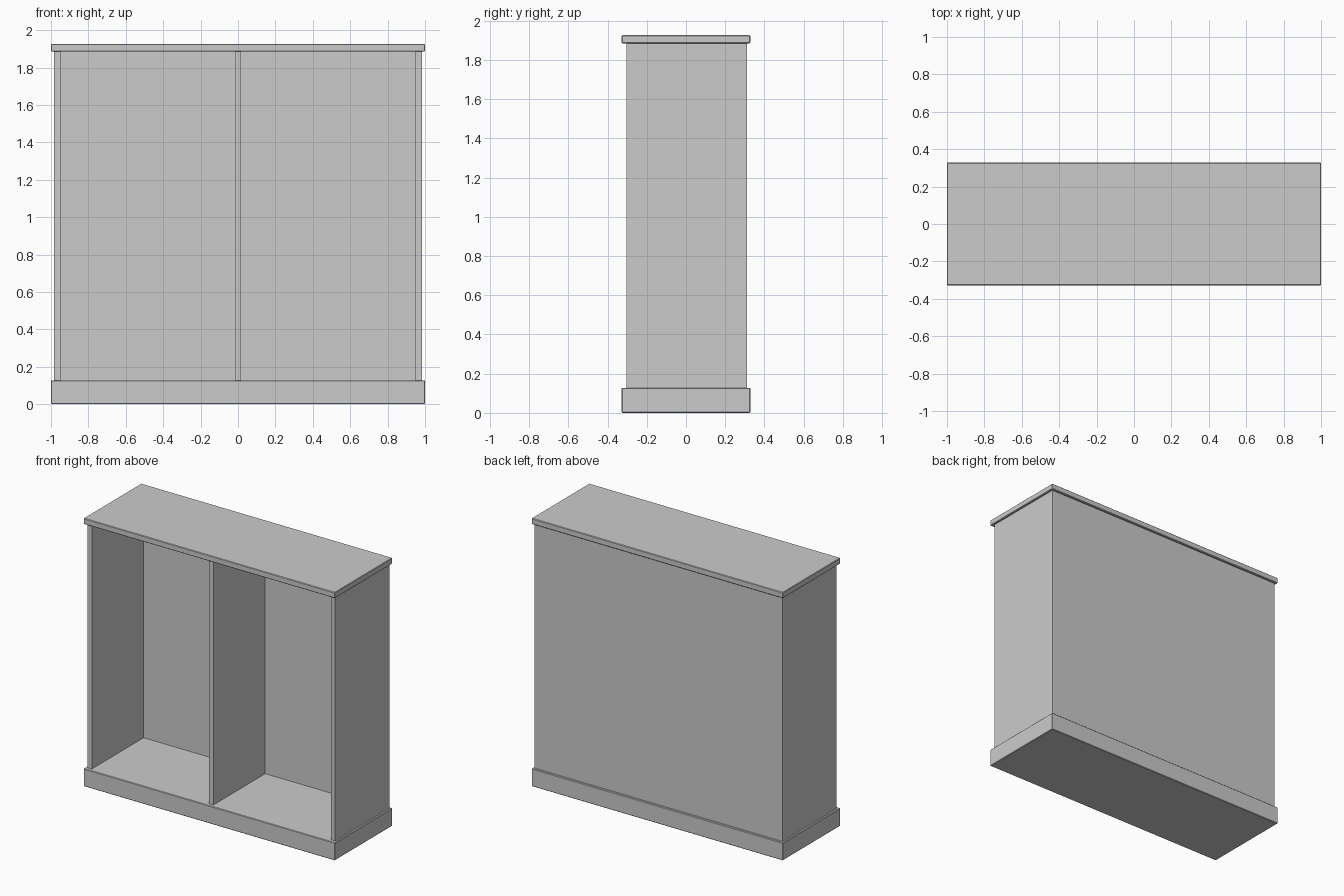
import bpy, bmesh

if "Cube" in bpy.data.objects:
    bpy.data.objects.remove(bpy.data.objects["Cube"])

BASE_TOP, BODY_TOP, TOP = 0.128, 1.885, 1.927


def prism(name, outline, z0, z1, bevel=0.004):
    """Extrude an xy outline from z0 to z1 and chamfer its edges slightly."""
    bm = bmesh.new()
    face = bm.faces.new([bm.verts.new((x, y, z0)) for x, y in outline])
    top = bmesh.ops.extrude_face_region(bm, geom=[face])
    verts = [g for g in top["geom"] if isinstance(g, bmesh.types.BMVert)]
    bmesh.ops.translate(bm, verts=verts, vec=(0, 0, z1 - z0))
    bmesh.ops.recalc_face_normals(bm, faces=bm.faces)
    mesh = bpy.data.meshes.new(name)
    bm.to_mesh(mesh)
    bm.free()
    obj = bpy.data.objects.new(name, mesh)
    bpy.context.collection.objects.link(obj)
    if bevel:
        mod = obj.modifiers.new("edge_chamfer", "BEVEL")
        mod.width, mod.segments = bevel, 1
    return obj


def rect(hx, hy):
    return [(-hx, -hy), (hx, -hy), (hx, hy), (-hx, hy)]


# Overhanging plinth and top board
prism("base_plinth", rect(1.0, 0.328), 0, BASE_TOP)
prism("top_board", rect(1.0, 0.328), BODY_TOP, TOP)

# Carcass: two sides, centre divider and back in one E-shaped plan, open at the front
front, inner, back = -0.303, 0.285, 0.312
right_half = [(0.017, front), (0.017, inner), (0.95, inner),
              (0.95, front), (0.985, front), (0.985, back)]
outline = right_half + [(-x, y) for x, y in reversed(right_half)]
prism("cabinet_carcass", outline, BASE_TOP, BODY_TOP, bevel=0)
